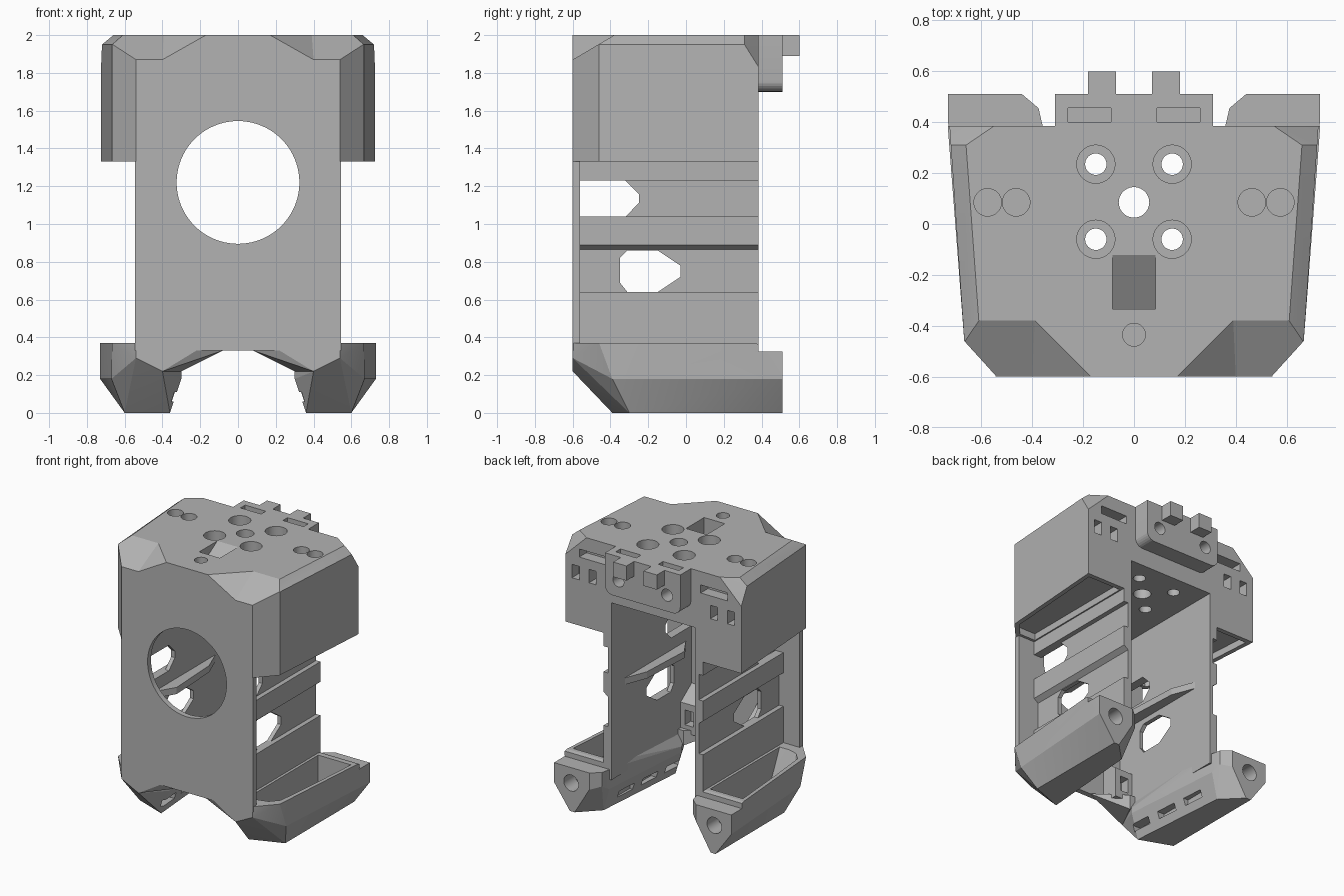
import bpy, bmesh, math
from mathutils import Matrix, Vector

if "Cube" in bpy.data.objects:
    bpy.data.objects.remove(bpy.data.objects["Cube"], do_unlink=True)

grey = bpy.data.materials.new("plain grey")
grey.use_nodes = True
grey.diffuse_color = (0.45, 0.45, 0.45, 1)
grey.node_tree.nodes["Principled BSDF"].inputs["Base Color"].default_value = (0.45, 0.45, 0.45, 1)
parts = []


def finish(name, bm):
    mesh = bpy.data.meshes.new(name)
    bmesh.ops.recalc_face_normals(bm, faces=bm.faces)
    bm.to_mesh(mesh)
    bm.free()
    obj = bpy.data.objects.new(name, mesh)
    bpy.context.collection.objects.link(obj)
    mesh.materials.append(grey)
    parts.append(obj)
    return obj


def hull(name, points, side=1):
    """Convex solid around the points, flipped in x when side is -1."""
    bm = bmesh.new()
    for x, y, z in points:
        bm.verts.new((x * side, y, z))
    res = bmesh.ops.convex_hull(bm, input=bm.verts)
    loose = {v for v in res["geom_interior"] + res["geom_unused"] if isinstance(v, bmesh.types.BMVert)}
    bmesh.ops.delete(bm, geom=list(loose), context="VERTS")
    bmesh.ops.dissolve_limit(bm, angle_limit=0.01, verts=bm.verts, edges=bm.edges)
    return finish(name, bm)


def box(name, x, y, z, side=1):
    return hull(name, [(a, b, c) for a in x for b in y for c in z], side)


def slab(name, plan, z, side=1):
    return hull(name, [(x, y, c) for x, y in plan for c in z], side)


def rod(name, centre, radius, depth, axis="Z", segments=40):
    bm = bmesh.new()
    bmesh.ops.create_cone(bm, cap_ends=True, segments=segments, radius1=radius,
                          radius2=radius, depth=depth)
    turn = Matrix.Rotation(math.pi / 2, 4, "X") if axis == "Y" else Matrix()
    bm.transform(Matrix.Translation(Vector(centre)) @ turn)
    return finish(name, bm)


def cut(target, *cutters):
    """Subtract the cutters from the target and remove them."""
    for c in cutters:
        mod = target.modifiers.new("cut", "BOOLEAN")
        mod.operation, mod.solver, mod.object = "DIFFERENCE", "EXACT", c
    bpy.context.view_layer.update()
    graph = bpy.context.evaluated_depsgraph_get()
    mesh = bpy.data.meshes.new_from_object(target.evaluated_get(graph))
    target.modifiers.clear()
    target.data = mesh
    for c in cutters:
        parts.remove(c)
        bpy.data.objects.remove(c, do_unlink=True)


def both(points):
    return [(s * p[0], *p[1:]) for p in points for s in (1, -1)]


# Chamfered head block
head = hull("head_block", both([
    (0.725, 0.385, 1.33), (0.667, -0.46, 1.33), (0.54, -0.6, 1.33),
    (0.725, 0.385, 1.83), (0.72, 0.31, 1.95), (0.667, -0.46, 1.95),
    (0.66, 0.31, 2), (0.55, 0.385, 2), (0.604, -0.46, 2), (0.54, -0.6, 2)]))
for s in (1, -1):
    # Concave corner chamfers at the front
    cut(head, hull("corner", [
        (0.39, -0.38, 2), (0.402, -0.644, 1.844), (0.126, -0.644, 2), (0.9, -0.38, 2),
        (0.9, -0.644, 1.844), (0.39, -0.38, 2.2), (0.126, -0.644, 2.2), (0.9, -0.38, 2.2),
        (0.9, -0.644, 2.2)], s))
cut(head, box("cavity", (-0.345, 0.345), (-0.56, 0.5), (1.2, 1.57)),
    rod("window", (0, -0.6, 1.22), 0.325, 0.2, "Y", 80))

# Openings in the roof
cutters = [rod("bore", (0, 0.085, 1.8), 0.06, 0.6), rod("bore", (0, -0.435, 1.95), 0.045, 0.2),
           hull("ramp", both([(0.085, -0.12, 2.001), (0.085, -0.335, 2.001), (0.085, -0.335, 1.87)]))]
for s in (1, -1):
    for y in (0.235, -0.06):
        cutters += [rod("bore", (s * 0.15, y, 1.8), 0.042, 0.6),
                    rod("counterbore", (s * 0.15, y, 1.96), 0.075, 0.1)]
    for x in (0.575, 0.463):
        cutters.append(rod("magnet", (s * x, 0.085, 1.97), 0.054, 0.08))
    # Sockets in the back face and pockets below the wings
    for x in (0.64, 0.5):
        cutters.append(box("socket", (x - 0.03, x + 0.03), (0.3, 0.5), (1.67, 1.77), s))
    cutters.append(box("slot", (0.39, 0.61), (0.3, 0.5), (1.84, 1.9), s))
    cutters.append(slab("pocket", [(0.69, 0.35), (0.635, -0.44), (0.55, -0.54), (0.42, -0.54),
                                   (0.42, 0.35)], (1.2, 1.38), s))
cut(head, *cutters)

# Rear bracket with rounded lower corners and two tabs
outline = [(0.31, 2), (0.31, 1.76)]
outline += [(0.25 + 0.06 * math.cos(a * math.pi / 12), 1.76 - 0.06 * math.sin(a * math.pi / 12))
            for a in range(1, 7)]
bracket = hull("rear_bracket", [(s * x, y, z) for x, z in outline for s in (1, -1) for y in (0.37, 0.51)])
cutters = []
for s in (1, -1):
    cutters += [rod("screw", (s * 0.2, 0.5, 1.82), 0.045, 0.2, "Y"),
                box("notch", (0.09, 0.26), (0.4, 0.455), (1.94, 2.1), s)]
cut(bracket, *cutters)
for s in (1, -1):
    box("bracket_tab", (0.07, 0.18), (0.5, 0.6), (1.89, 2), s)

# Front plate with the round window
plate = box("front_plate", (-0.545, 0.545), (-0.6, -0.56), (0.33, 1.33))
cut(plate, rod("window", (0, -0.6, 1.22), 0.325, 0.2, "Y", 80))

vents = [[(-0.56, 1.04), (-0.56, 1.23), (-0.32, 1.23), (-0.25, 1.16), (-0.25, 1.11), (-0.32, 1.04)],
         [(-0.35, 0.69), (-0.35, 0.82), (-0.31, 0.86), (-0.15, 0.86), (-0.03, 0.78),
          (-0.03, 0.72), (-0.15, 0.64), (-0.31, 0.64)]]

for s in (1, -1):
    # Straight side wall with outer ridges and vents
    wall = box("side_wall", (0.345, 0.375), (-0.57, 0.385), (0.25, 1.36), s)
    cut(wall, *[hull("vent", [(x, y, z) for y, z in v for x in (0.2, 0.8)], s) for v in vents])
    for low, high, bevel in ((1.23, 1.34, 0), (0.89, 1.04, 0.03), (0.36, 0.64, 0)):
        hull("wall_ridge", [(x, y, z) for y in (-0.57, 0.385) for x, z in (
            (0.37, low - bevel), (0.37, high), (0.41, low), (0.41, high))], s)
    # Guide shelf on the inside
    slab("inner_shelf", [(0.35, 0.24), (0.28, 0.06), (0.26, -0.35), (0.35, -0.5)], (0.9, 0.95), s)

    # Hollow leg duct, open on top
    leg = hull("leg_duct", [
        (0.73, 0.51, 0.33), (0.73, 0.51, 0.18), (0.6, 0.51, 0), (0.56, 0.51, 0),
        (0.44, 0.51, 0.33), (0.44, 0.51, 0.2), (0.375, 0.455, 0.33), (0.375, 0.455, 0.22),
        (0.36, 0.39, 0.18), (0.36, 0.39, 0.33), (0.42, 0.37, 0),
        (0.73, 0.36, 0.37), (0.37, 0.36, 0.37), (0.3, -0.38, 0.18), (0.3, -0.38, 0.22),
        (0.36, -0.39, 0), (0.6, -0.3, 0), (0.67, -0.39, 0.18), (0.667, -0.46, 0.37),
        (0.54, -0.6, 0.37), (0.54, -0.6, 0.29), (0.4, -0.6, 0.22), (0.4, -0.6, 0.37)], s)
    tray = hull("tray", [(0.7, 0.33, 0.5), (0.7, 0.33, 0.2), (0.57, 0.33, 0.1), (0.43, 0.33, 0.1),
                         (0.43, 0.33, 0.5), (0.64, -0.44, 0.5), (0.63, -0.36, 0.2),
                         (0.56, -0.3, 0.1), (0.43, -0.36, 0.1), (0.43, -0.55, 0.5),
                         (0.54, -0.55, 0.5)], s)
    step = box("step", (0.2, 0.9), (0.385, 0.7), (0.325, 0.6), s)
    cutters = [tray, step, rod("screw", (s * 0.59, 0.5, 0.21), 0.06, 0.24, "Y")]
    # Air outlets along the inner slope
    for y in (-0.33, -0.08, 0.17):
        cutters.append(box("outlet", (0.25, 0.4), (y - 0.08, y + 0.08), (0.06, 0.11), s))
    cut(leg, *cutters)

    # Gusset and light housing where the leg meets the front plate
    hull("front_gusset", [(0.08, -0.56, 0.33), (0.22, -0.6, 0.33), (0.4, -0.6, 0.22), (0.41, -0.6, 0.33),
                          (0.3, -0.4, 0.22), (0.3, -0.4, 0.33), (0.42, -0.4, 0.33)], s)
    housing = hull("light_housing", [(x, y, z) for x in (0.2, 0.35) for y, z in (
        (-0.57, 0.3), (-0.57, 0.62), (-0.43, 0.3), (-0.43, 0.52))], s)
    cut(housing, box("recess", (0.24, 0.31), (-0.5, -0.3), (0.36, 0.47), s))

# Smooth the bores, keep every other edge crisp
bpy.ops.object.select_all(action="DESELECT")
for obj in parts:
    obj.select_set(True)
bpy.context.view_layer.objects.active = head
bpy.ops.object.shade_smooth_by_angle(angle=math.radians(14))
